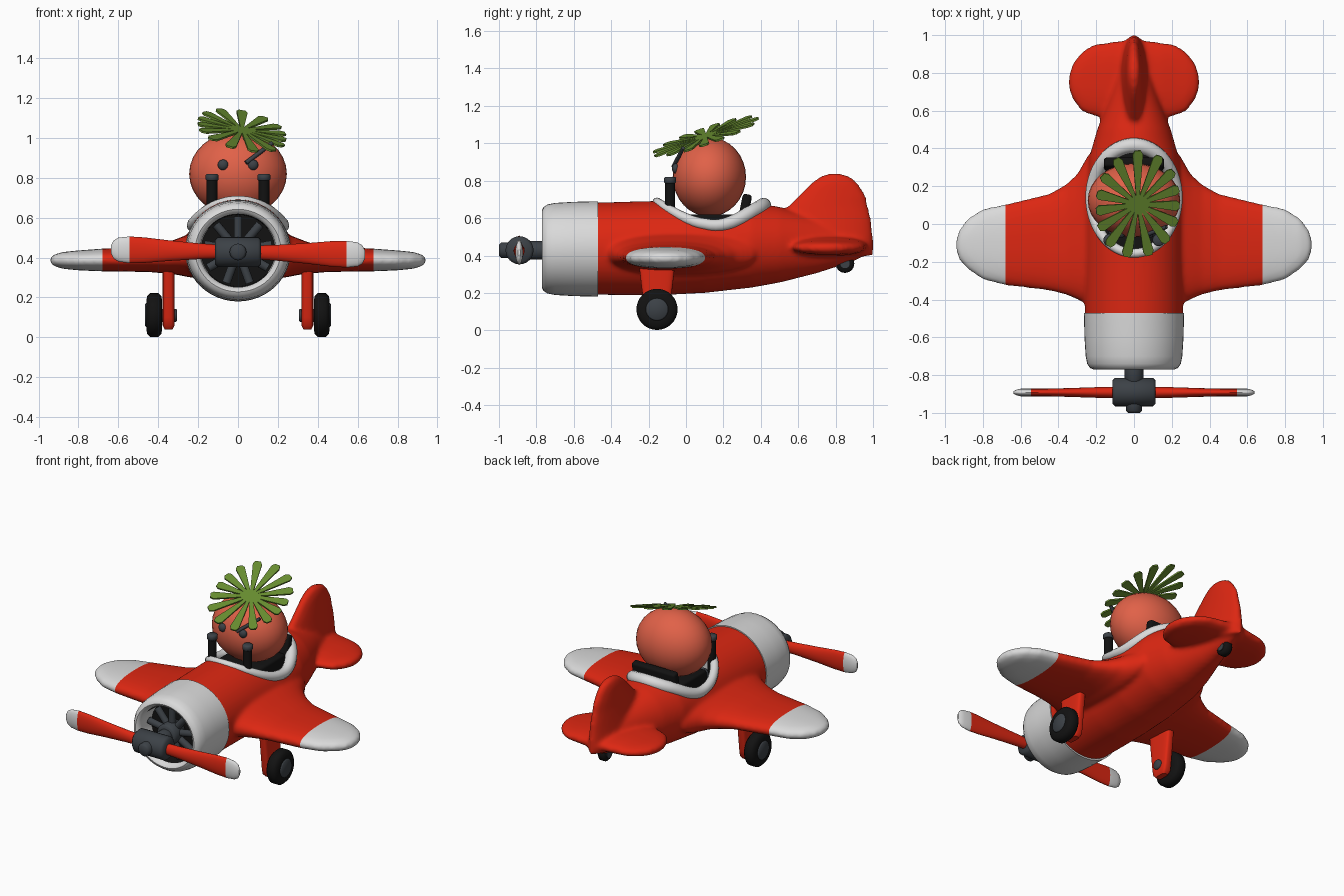
import bpy, bmesh
from math import sin, cos, pi, sqrt, radians
from mathutils import Vector, Matrix

if "Cube" in bpy.data.objects:
    bpy.data.objects.remove(bpy.data.objects["Cube"])


def material(name, rgb):
    m = bpy.data.materials.new(name)
    m.use_nodes = True
    m.diffuse_color = (*rgb, 1)
    m.node_tree.nodes["Principled BSDF"].inputs["Base Color"].default_value = (*rgb, 1)
    return m


RED = material("red paint", (0.72, 0.02, 0.006))
WHITE = material("white paint", (0.7, 0.7, 0.7))
BLACK = material("black rubber", (0.006, 0.006, 0.006))
GREY = material("dark grey metal", (0.045, 0.053, 0.062))
SALMON = material("salmon skin", (0.75, 0.12, 0.065))
GREEN = material("leaf green", (0.14, 0.27, 0.03))


def finish(name, bm, mats, rule=None, angle=40):
    """Turn a bmesh into an object, coloured by a rule on face centres."""
    bmesh.ops.recalc_face_normals(bm, faces=bm.faces)
    if rule:
        for f in bm.faces:
            f.material_index = rule(f.calc_center_median())
    me = bpy.data.meshes.new(name)
    bm.to_mesh(me)
    bm.free()
    for m in mats:
        me.materials.append(m)
    me.shade_smooth()
    me.set_sharp_from_angle(angle=radians(angle))
    ob = bpy.data.objects.new(name, me)
    bpy.context.collection.objects.link(ob)
    return ob


def ring(c, u, v, n=32, power=2):
    """Superellipse around c with half axes u and v."""
    def s(t):
        return abs(t) ** (2 / power) * (1 if t > 0 else -1)
    c, u, v = Vector(c), Vector(u), Vector(v)
    return [c + u * s(cos(2 * pi * i / n)) + v * s(sin(2 * pi * i / n)) for i in range(n)]


def add_loft(bm, rings):
    loops = [[bm.verts.new(p) for p in r] for r in rings]
    for a, b in zip(loops, loops[1:]):
        for i in range(len(a)):
            j = (i + 1) % len(a)
            bm.faces.new((a[i], a[j], b[j], b[i]))
    bm.faces.new(loops[0])
    bm.faces.new(loops[-1])


def loft(name, rings, mats, rule=None, angle=40):
    bm = bmesh.new()
    add_loft(bm, rings)
    return finish(name, bm, mats, rule, angle)


def rod(name, a, b, r, mat, bevel=0.0, n=24):
    """Cylinder from a to b with softened rims."""
    a, b = Vector(a), Vector(b)
    d = (b - a).normalized()
    u = d.orthogonal().normalized()
    v = d.cross(u)
    steps = [(a, r - bevel), (a + d * bevel, r), (b - d * bevel, r), (b, r - bevel)]
    if not bevel:
        steps = [(a, r), (b, r)]
    return loft(name, [ring(p, u * k, v * k, n) for p, k in steps], [mat], angle=50)


def ball(name, c, scale, mat, seg=32):
    bm = bmesh.new()
    bmesh.ops.create_uvsphere(bm, u_segments=seg, v_segments=seg // 2, radius=1,
                              matrix=Matrix.LocRotScale(Vector(c), None, Vector(scale)))
    return finish(name, bm, [mat])


def box(name, c, size, mat, tilt=0.0, bevel=0.015):
    bm = bmesh.new()
    bmesh.ops.create_cube(bm, size=1, matrix=Matrix.Translation(c)
                          @ Matrix.Rotation(tilt, 4, 'X') @ Matrix.Diagonal((*size, 1)))
    bmesh.ops.bevel(bm, geom=bm.edges[:], offset=bevel, segments=3, affect='EDGES', profile=0.5)
    return finish(name, bm, [mat])


# Airframe: fuselage, wings, tailplane and fin fused into one soft skin
BODY = [(-.6, .245, .205, .67), (-.48, .26, .19, .683), (-.15, .262, .187, .692),
        (.1, .262, .2, .692), (.35, .238, .228, .685), (.5, .195, .255, .66),
        (.7, .12, .305, .6), (.9, .055, .37, .53), (.99, .03, .415, .48)]
WING = [(0, -.45, .42, .42, .12), (.24, -.43, .37, .41, .11), (.3, -.4, .265, .405, .092),
        (.36, -.375, .21, .397, .077), (.45, -.353, .16, .392, .064), (.68, -.325, .105, .388, .057),
        (.8, -.295, .08, .386, .05), (.88, -.24, .03, .386, .042), (.925, -.19, -.03, .386, .028),
        (.942, -.14, -.08, .386, .012)]
TAIL = [(0, .53, .98, .45, .055), (.15, .565, .96, .446, .048), (.22, .572, .95, .443, .04),
        (.28, .597, .91, .441, .036), (.325, .66, .85, .44, .028), (.347, .72, .78, .44, .012)]
FIN = [(.4, .42, 1.0, .085), (.5, .45, 1.0, .075), (.6, .5, .99, .06), (.66, .54, .975, .052),
       (.72, .6, .962, .046), (.78, .66, .925, .04), (.82, .71, .885, .032), (.838, .76, .83, .015)]


def body_at(y):
    for a, b in zip(BODY, BODY[1:]):
        if y <= b[0]:
            t = (y - a[0]) / (b[0] - a[0])
            return [p + (q - p) * t for p, q in zip(a, b)][1:]


def span_rings(stations):
    both = [(-s[0], *s[1:]) for s in stations[:0:-1]] + stations
    return [ring((x, (y0 + y1) / 2, z), (0, (y1 - y0) / 2, 0), (0, 0, h), 40, 2.3)
            for x, y0, y1, z, h in both]


bm = bmesh.new()
add_loft(bm, [ring((0, y, (b + t) / 2), (w, 0, 0), (0, 0, (t - b) / 2), 48) for y, w, b, t in BODY])
add_loft(bm, span_rings(WING))
add_loft(bm, span_rings(TAIL))
add_loft(bm, [ring((0, (a + b) / 2, z), (h, 0, 0), (0, (b - a) / 2, 0), 40) for z, a, b, h in FIN])
draft = finish("airframe_draft", bm, [RED])

# Cockpit opening
CY, CA, CB = .13, .215, .278
cutter = loft("cockpit_cutter", [ring((0, CY, z), (CA, 0, 0), (0, CB, 0), 64) for z in (.36, 1.1)], [RED])
cutter.hide_render = True
mod = draft.modifiers.new("fuse", 'REMESH')
mod.mode, mod.voxel_size = 'VOXEL', .0125
mod = draft.modifiers.new("soften", 'SMOOTH')
mod.factor, mod.iterations = .5, 10
mod = draft.modifiers.new("cockpit", 'BOOLEAN')
mod.operation, mod.solver, mod.object = 'DIFFERENCE', 'EXACT', cutter
bm = bmesh.new()
bm.from_mesh(draft.evaluated_get(bpy.context.evaluated_depsgraph_get()).to_mesh())
for side in (1, -1):
    bmesh.ops.bisect_plane(bm, geom=bm.verts[:] + bm.edges[:] + bm.faces[:],
                           plane_co=(.68 * side, 0, 0), plane_no=(1, 0, 0))


def airframe_colour(c):
    if abs(c.x) > .68:
        return 1
    inside = (c.x / CA) ** 2 + ((c.y - CY) / CB) ** 2 < 1.005 and c.z > .355
    return (2 if c.z < .365 else 1) if inside else 0


finish("airframe", bm, [RED, WHITE, BLACK], airframe_colour)
for ob in (draft, cutter):
    bpy.data.objects.remove(ob)

# Padded cockpit rim riding on the fuselage surface
curve = bpy.data.curves.new("cockpit_rim", 'CURVE')
curve.dimensions, curve.bevel_depth, curve.bevel_resolution = '3D', .028, 4
path = curve.splines.new('POLY')
path.points.add(63)
path.use_cyclic_u = True
for i, p in enumerate(path.points):
    t = 2 * pi * i / 64
    x, y = .225 * sin(t), CY - .285 * cos(t)
    w, b, top = body_at(y)
    p.co = (x, y, (b + top) / 2 + (top - b) / 2 * sqrt(max(0, 1 - (x / w) ** 2)) - .006, 1)
    p.radius = 1.15 - .3 * cos(t)
curve.materials.append(WHITE)
bpy.context.collection.objects.link(bpy.data.objects.new("cockpit_rim", curve))

# Engine cowl and radial engine
CZ = .435
COWL = [(-.47, .255), (-.6, .252), (-.7, .246), (-.74, .238), (-.762, .224), (-.77, .207),
        (-.762, .192), (-.74, .183), (-.64, .18)]
loft("engine_cowl", [ring((0, y, CZ), (r * 1.04, 0, 0), (0, 0, r), 48) for y, r in COWL],
     [WHITE, BLACK], lambda c: 1 if c.y > -.75 and Vector((c.x, c.z - CZ)).length < .186 and c.y < -.5 else 0)
for i in range(9):
    a = 2 * pi * i / 9
    d = Vector((sin(a), 0, cos(a)))
    o = Vector((0, -.69, CZ))
    rod("engine_cylinder", o + d * .04, o + d * .172, .022, GREY, n=12)
rod("engine_hub", (0, -.76, CZ), (0, -.64, CZ), .07, GREY, .012)

# Propeller
PZ = .428
rod("propeller_shaft", (0, -.85, PZ), (0, -.7, PZ), .05, GREY, .005)
rod("propeller_cap", (0, -1, PZ), (0, -.9, PZ), .042, GREY, .012)
rod("propeller_hub", (-.115, -.89, PZ), (.115, -.89, PZ), .075, GREY, .014)
BLADE = [(.08, .034, .03), (.2, .04, .028), (.35, .052, .023), (.47, .064, .02), (.545, .067, .02),
         (.6, .06, .02), (.625, .045, .014), (.637, .02, .007)]
for s in (1, -1):
    loft("propeller_blade", [ring((s * x, -.892, PZ - .02 * s * x), (0, d, 0), (0, 0, h), 24)
                             for x, h, d in BLADE], [RED, WHITE], lambda c: int(abs(c.x) > .545))

# Landing gear
LEG = [(.38, .1, .03), (.25, .085, .03), (.1, .066, .03), (.06, .058, .03), (.04, .04, .02)]
TYRE = [(.38, .07), (.385, .095), (.4, .11), (.44, .11), (.455, .095), (.46, .07)]
for s in (1, -1):
    loft("landing_leg", [ring((s * .348, -.155, z), (d, 0, 0), (0, w, 0), 32, 4) for z, w, d in LEG], [RED])
    loft("wheel_tyre", [ring((s * x, -.155, .112), (0, r, 0), (0, 0, r), 32) for x, r in TYRE], [BLACK], angle=50)
    rod("wheel_axle", (s * .305, -.155, .11), (s * .4, -.155, .11), .032, GREY, .005)
    rod("wheel_hub", (s * .4, -.155, .112), (s * .467, -.155, .112), .06, GREY, .006)
rod("tail_wheel", (-.028, .85, .357), (.028, .85, .357), .05, BLACK, .012)
rod("tail_wheel_hub", (-.032, .85, .357), (.032, .85, .357), .025, GREY)

# Cockpit fittings
for s in (1, -1):
    rod("front_post", (s * .13, -.085, .48), (s * .13, -.085, .8), .027, BLACK)
    rod("front_post_cap", (s * .13, -.085, .785), (s * .13, -.085, .82), .032, GREY, .006)
    ball("control_knob", (s * .1, -.03, .57), (.04,) * 3, GREY, 16)
box("seat_back", (0, .3, .58), (.32, .05, .3), BLACK, -.2)
box("seat_cushion", (0, .14, .5), (.3, .3, .24), BLACK)

# Round pilot with eyes and a brow stick
ball("pilot_body", (0, .125, .82), (.245, .196, .212), SALMON)
for s in (1, -1):
    ball("pilot_eye", (s * .075, -.055, .865), (.027, .02, .027), GREY, 16)
rod("brow_stick", (.04, -.068, .875), (.172, -.015, .975), .011, GREY, n=8)

# Fan of leaves on the pilot's head
fan = Matrix.Translation((.02, .105, 1.037)) @ Matrix.Rotation(radians(19), 4, 'X') \
    @ Matrix.Rotation(radians(11), 4, 'Y')
OUTLINE = [(.0, -.006), (.92, -.028), (1, -.016), (1, .016), (.92, .028), (.0, .006)]
COUNT = 15
for i in range(COUNT):
    a = 2 * pi * i / COUNT + pi / 2
    length = .225 + .075 * sin(a) ** 2
    turn = fan @ Matrix.Rotation(a, 4, 'Z')
    loft("leaf", [[turn @ Vector((x * length, y, z)) for x, y in OUTLINE] for z in (-.005, .005)],
         [GREEN], angle=20)
